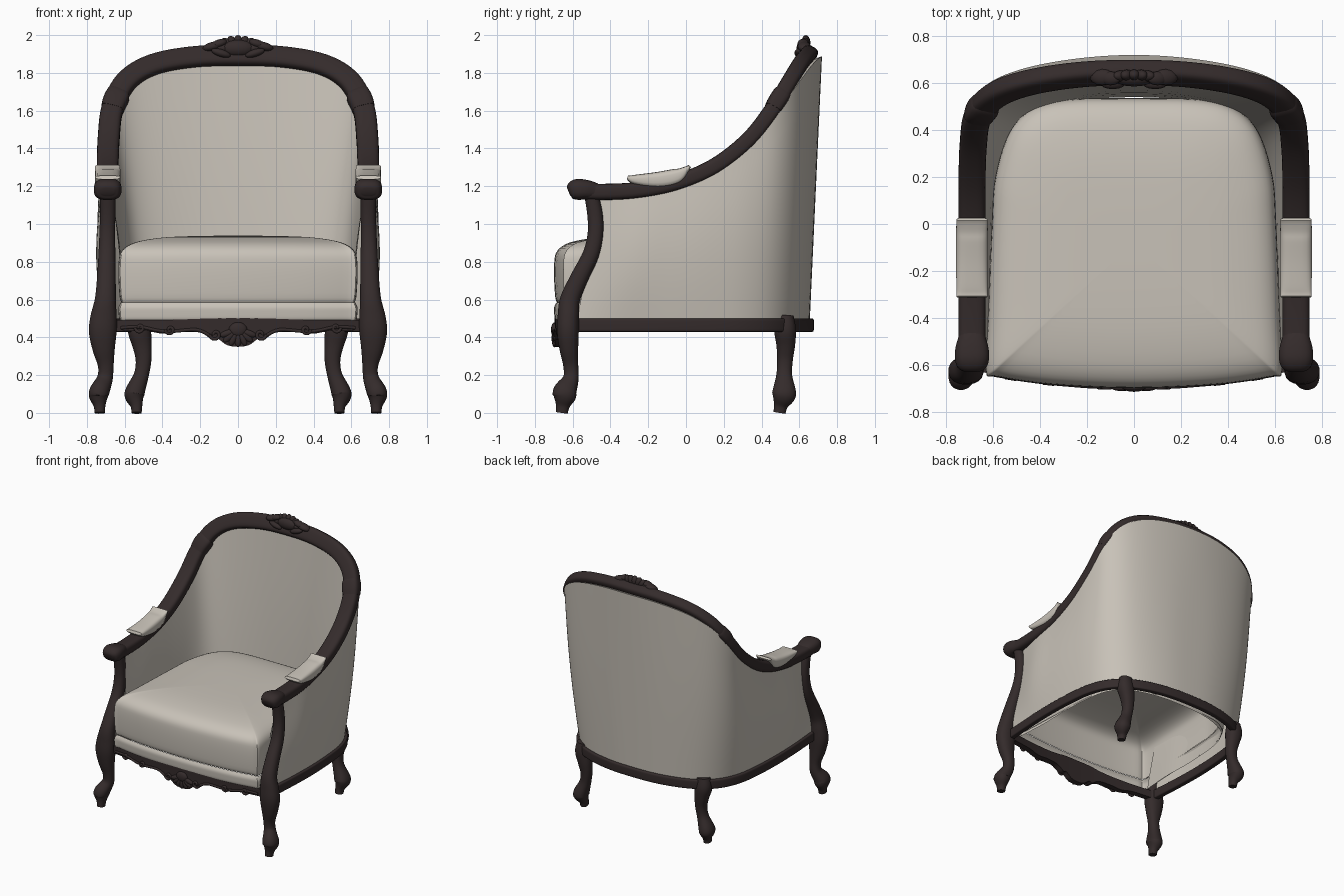
import bpy, bmesh, math
from mathutils import Vector, Matrix, Euler

cube = bpy.data.objects.get("Cube")
if cube:
    bpy.data.objects.remove(cube, do_unlink=True)


def material(name, colour):
    mat = bpy.data.materials.new(name)
    mat.use_nodes = True
    mat.diffuse_color = (*colour, 1)
    mat.node_tree.nodes["Principled BSDF"].inputs["Base Color"].default_value = (*colour, 1)
    return mat


WOOD = material("dark wood", (0.034, 0.024, 0.024))
FABRIC = material("cream fabric", (0.58, 0.54, 0.48))


def finish(name, bm, mat, angle=50):
    bmesh.ops.recalc_face_normals(bm, faces=bm.faces)
    mesh = bpy.data.meshes.new(name)
    bm.to_mesh(mesh)
    bm.free()
    mesh.materials.append(mat)
    mesh.shade_smooth()
    mesh.set_sharp_from_angle(angle=math.radians(angle))
    obj = bpy.data.objects.new(name, mesh)
    bpy.context.collection.objects.link(obj)


def spline(points, sub=6, closed=False):
    """Catmull-Rom curve through tuples of any length."""
    n = len(points)
    get = (lambda i: points[i % n]) if closed else (lambda i: points[max(0, min(n - 1, i))])
    out = []
    for i in range(n if closed else n - 1):
        quad = [get(i + k) for k in (-1, 0, 1, 2)]
        for s in range(sub):
            t = s / sub
            out.append(tuple(b + 0.5 * t * (c - a + t * (2*a - 5*b + 4*c - d + t * (3*(b - c) + d - a)))
                             for a, b, c, d in zip(*quad)))
    return out if closed else out + [tuple(points[-1])]


def loft(name, rings, mat, closed=True, caps=(True, True), angle=50):
    bm = bmesh.new()
    rows = [[bm.verts.new(p) for p in ring] for ring in rings]
    n = len(rows[0])
    for r, s in zip(rows, rows[1:]):
        for j in range(n if closed else n - 1):
            k = (j + 1) % n
            bm.faces.new((r[j], r[k], s[k], s[j]))
    for row, cap in zip((rows[0], rows[-1]), caps):
        if cap:
            bm.faces.new(row)
    finish(name, bm, mat, angle)


def sweep(name, points, mat, hint, power=2.5, sub=6, seg=20):
    """Rounded section (half width, half depth) swept along x, y, z points."""
    path = spline(points, sub)
    rings = []
    for i, p in enumerate(path):
        c = Vector(p[:3])
        t = (Vector(path[min(i + 1, len(path) - 1)][:3]) - Vector(path[max(i - 1, 0)][:3])).normalized()
        h = hint(c)
        n = (h - t * h.dot(t)).normalized()
        w = t.cross(n)
        ring = []
        for k in range(seg):
            a = math.tau * (k + 0.5) / seg
            u, v = (math.copysign(abs(f) ** (2 / power), f) for f in (math.cos(a), math.sin(a)))
            ring.append(c + w * p[3] * u + n * p[4] * v)
        rings.append(ring)
    loft(name, rings, mat)


def blobs(name, items, mat):
    """Carved lobes: location, radii, roll about y."""
    bm = bmesh.new()
    for loc, radii, roll in items:
        m = Matrix.LocRotScale(Vector(loc), Euler((0, roll, 0)), Vector(radii))
        bmesh.ops.create_uvsphere(bm, u_segments=14, v_segments=9, radius=1, matrix=m)
    finish(name, bm, mat, 80)


def flip(p, s=-1):
    return (p[0] * s, *p[1:])


def whole(half):
    return half + [flip(p) for p in reversed(half[:-1])]


def lean(c):
    a = math.radians(60) * max(0, min(1, (c.z - 1.2) / 0.45))
    return Vector((0, -math.sin(a), math.cos(a)))


def front(c):
    return Vector((0, -1, 0))


def up(c):
    return Vector((0, 0, 1))


# Arm and back rail, one continuous bent piece
rail = [(.69, -.57, 1.175), (.69, -.45, 1.17), (.69, -.25, 1.18), (.69, -.05, 1.22),
        (.69, .15, 1.305), (.685, .33, 1.445), (.665, .46, 1.61), (.595, .545, 1.75),
        (.455, .6, 1.838), (.24, .635, 1.88), (0, .645, 1.888)]
sweep("arm_and_back_rail", whole([(*p, .058, .043) for p in rail]), WOOD, lean, 3.5)

# Seat rail following the rounded plan
plan = [(.695, -.58), (.71, -.33), (.715, -.1), (.705, .12), (.68, .3), (.62, .44),
        (.52, .54), (.38, .605), (.2, .645), (0, .655)]
sweep("seat_rail", whole([(x, y, .465, .022, .036) for x, y in plan]), WOOD, up, 6)

# Upholstered shell: outer skin up, over the rail, padded inner skin down
columns = []
for i, (x, y) in enumerate(plan):
    p, q = plan[max(i - 1, 0)], plan[min(i + 1, len(plan) - 1)]
    out = Vector((q[1] - p[1], p[0] - q[0], 0)).normalized()
    if i == len(plan) - 1:
        out = Vector((0, 1, 0))
    back = i / (len(plan) - 1)
    belly = .035 * (1 - back) if i else 0
    base, top = Vector((x, y, .48)), Vector(rail[i + 1])
    outer_top = top + out * (.025 + .05 * back if i else 0) - Vector((0, 0, .02 * (1 - back)))
    inner_top = top - out * .025 - Vector((0, 0, .035))
    inner_base = base - out * (.115 if i else .085)
    column = []
    for k in range(9):
        v = k / 8
        column.extend(base.lerp(outer_top, v) + out * belly * math.sin(math.pi * v))
    for k in range(9):
        v = k / 8
        column.extend(inner_top.lerp(inner_base, v) - out * .012 * math.sin(math.pi * v))
    columns.append(tuple(column))
mirrored = [tuple(-c if j % 3 == 0 else c for j, c in enumerate(col)) for col in reversed(columns[:-1])]
rings = [[c[j:j + 3] for j in range(0, len(c), 3)] for c in spline(columns + mirrored, 5)]
loft("upholstered_shell", rings, FABRIC, closed=False, caps=(False, False))

# Seat base and cushion share one outline and are open underneath
outline = [(0, -.698), (.35, -.683), (.58, -.65), (.63, -.625), (.622, -.4), (.605, 0),
           (.59, .2), (.53, .39), (.43, .49), (.28, .53), (0, .535)]
loop = spline(outline + [flip(p) for p in reversed(outline[1:-1])], 5, True)


def stack(name, layers, closed_top):
    rings = [[(x * s, -.08 + (y + .08) * s, z) for x, y in loop] for s, z in spline(layers, 3)]
    loft(name, rings, FABRIC, caps=(False, closed_top))


stack("seat_base", [(.985, .49), (.995, .5), (1, .53), (1, .56), (.98, .585)], False)
stack("seat_cushion", [(.975, .585), (.99, .61), (1, .7), (1, .79), (.985, .845),
                       (.93, .883), (.82, .91), (.6, .93), (.3, .937), (.05, .938)], True)

# Legs, posts, arm ends, pads and collars on both sides
front_leg = [(.69, -.5, 1.15, .042, .038), (.69, -.482, 1.05, .041, .041), (.692, -.479, .95, .042, .042),
             (.694, -.503, .84, .045, .044), (.697, -.567, .71, .05, .048), (.702, -.614, .6, .056, .053),
             (.711, -.623, .51, .07, .057), (.716, -.625, .43, .074, .058), (.711, -.62, .34, .06, .05),
             (.7, -.61, .25, .042, .04), (.705, -.61, .18, .042, .042), (.733, -.64, .115, .053, .062),
             (.738, -.643, .085, .05, .06), (.733, -.652, .04, .032, .038), (.732, -.658, 0, .027, .032)]
rear_leg = [(.52, .525, .515, .05, .045), (.522, .525, .44, .062, .058), (.508, .528, .36, .052, .05),
            (.5, .524, .28, .042, .042), (.512, .52, .2, .04, .042), (.544, .52, .115, .052, .062),
            (.548, .516, .085, .05, .06), (.538, .502, .04, .032, .038), (.537, .495, 0, .027, .032)]
pad = [(.69, -.31, 1.247, .066, .01), (.69, -.27, 1.235, .067, .026), (.69, -.15, 1.233, .068, .043),
       (.69, -.05, 1.252, .068, .042), (.69, 0, 1.288, .067, .018), (.69, .02, 1.307, .066, .008)]
collar = [(.665, .46, 1.61, .06, .045), (.653, .48, 1.645, .064, .049),
          (.637, .502, 1.678, .064, .049), (.628, .514, 1.693, .058, .044)]
arm_end = [(.69, -.622, 1.172, .035, .02), (.69, -.61, 1.176, .06, .044), (.69, -.575, 1.183, .073, .056),
           (.69, -.53, 1.182, .071, .052), (.69, -.49, 1.176, .06, .046), (.69, -.47, 1.17, .055, .04)]
for side, s in (("left", 1), ("right", -1)):
    for name, pts, mat, hint, power in (("front_leg_and_post", front_leg, WOOD, front, 2.3),
                                        ("rear_leg", rear_leg, WOOD, front, 2.3),
                                        ("arm_pad", pad, FABRIC, up, 3.5),
                                        ("arm_end", arm_end, WOOD, up, 2.8),
                                        ("rail_collar", collar, WOOD, lean, 3.5)):
        sweep(side + "_" + name, [flip(p, s) for p in pts], mat, hint, power, 5)


# Carved front apron with a bowed face
def bow(x):
    return -.695 + .065 * (x / .65) ** 2


edge = [(.66, .43, .49), (.5, .435, .495), (.4, .42, .5), (.3, .43, .505), (.2, .425, .515),
        (.14, .39, .525), (.11, .395, .528), (.06, .36, .53), (0, .35, .53)]
loft("front_apron", [[(x, bow(x), b), (x, bow(x), t), (x, bow(x) + .045, t), (x, bow(x) + .045, b)]
                     for x, b, t in spline(whole(edge), 5)], WOOD, angle=35)

# Apron shell carving and scrolls
lobes = [((0, -.695, .44), (.05, .02, .04), 0)]
for i in range(-3, 4):
    a = i * .42
    lobes.append(((math.sin(a) * .06, -.697, .435 - math.cos(a) * .046), (.018, .014, .042), -a))
blobs("apron_shell_carving", lobes, WOOD)


def scroll(name, x, z, size, s):
    pts = []
    for k in range(13):
        a = k * .55
        r = size * (1 - k / 16)
        px = x + r * math.cos(a)
        pts.append((s * px, bow(px) - .004, z - r * math.sin(a), .009, .009))
    sweep(name, pts, WOOD, front, 2, 3, 8)


for s in (1, -1):
    for x, z, size in [(.12, .415, .03), (.36, .44, .025), (.52, .45, .025)]:
        scroll("apron_scroll", x, z, size, s)
    sweep("apron_moulding", [(s * x, bow(x) - .002, z, .009, .009) for x, z in
                             [(.15, .41), (.22, .44), (.34, .432), (.42, .435), (.52, .455), (.62, .45)]],
          WOOD, front, 2, 4, 8)

# Crest carving: fan of lobes with side leaves on the tilted rail top
lobes = [((0, .62, 1.93), (.09, .035, .045), 0)]
for i in range(-4, 5):
    a = i * .36
    z = 1.925 + math.cos(a) * .034
    lobes.append(((math.sin(a) * .085, .605 + (z - 1.9) * .5, z), (.026, .024, .041), a))
for s in (1, -1):
    lobes += [((s * .135, .625, 1.94), (.055, .035, .024), s * .25),
              ((s * .1, .62, 1.955), (.045, .03, .022), s * .3),
              ((s * .09, .598, 1.905), (.055, .024, .02), s * -.3)]
blobs("crest_carving", lobes, WOOD)
